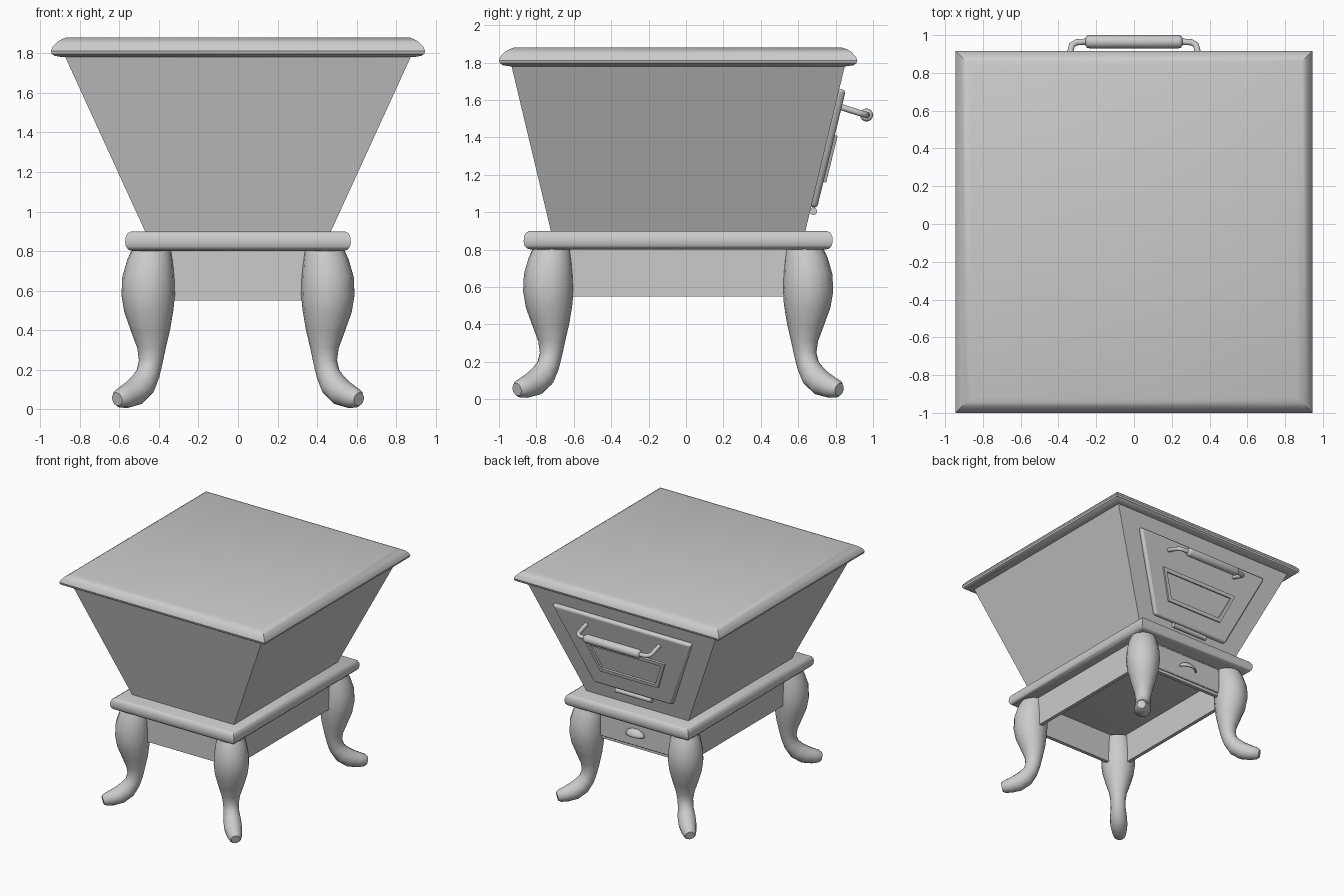
import bpy, bmesh, math
from mathutils import Vector

if "Cube" in bpy.data.objects:
    bpy.data.objects.remove(bpy.data.objects["Cube"])

CY = -0.042          # y centre of body, base and legs


def finish(name, bm, angle=35, bevel=0):
    bmesh.ops.recalc_face_normals(bm, faces=bm.faces[:])
    me = bpy.data.meshes.new(name)
    bm.to_mesh(me)
    bm.free()
    ob = bpy.data.objects.new(name, me)
    bpy.context.collection.objects.link(ob)
    bpy.ops.object.select_all(action='DESELECT')
    bpy.context.view_layer.objects.active = ob
    ob.select_set(True)
    if bevel:
        m = ob.modifiers.new("bevel", 'BEVEL')
        m.width = bevel
        m.segments = 3
    bpy.ops.object.shade_smooth_by_angle(angle=math.radians(angle))
    return ob


def loft(name, rings, angle=35, bevel=0, closed=False):
    """Join equal-length rings of points; cap the ends or close into a loop."""
    bm = bmesh.new()
    vs = [[bm.verts.new(p) for p in r] for r in rings]
    n = len(vs[0])
    pairs = list(zip(vs, vs[1:]))
    if closed:
        pairs.append((vs[-1], vs[0]))
    for a, b in pairs:
        for i in range(n):
            j = (i + 1) % n
            bm.faces.new((a[i], a[j], b[j], b[i]))
    if not closed:
        bm.faces.new(vs[0])
        bm.faces.new(vs[-1])
    return finish(name, bm, angle, bevel)


def rect(hx, hy, z):
    return [(-hx, CY - hy, z), (hx, CY - hy, z), (hx, CY + hy, z), (-hx, CY + hy, z)]


def slab(name, hx, hy, prof):
    return loft(name, [rect(hx - d, hy - d, z) for d, z in prof])


def tube(name, path, radii, n=16):
    """Round sweep along a path with a radius at each point."""
    pts = [Vector(p) for p in path]
    rings, side = [], None
    for i, p in enumerate(pts):
        t = (pts[min(i + 1, len(pts) - 1)] - pts[max(i - 1, 0)]).normalized()
        if side is None:
            side = t.orthogonal()
        side = (side - t * side.dot(t)).normalized()
        up = t.cross(side)
        rings.append([p + (side * math.cos(a) + up * math.sin(a)) * radii[i]
                      for a in (2 * math.pi * k / n for k in range(n))])
    return loft(name, rings, 50)


def on_back(x, z, off):
    """Point on the sloping back wall, pushed outwards by off."""
    return (x, 0.635 + 0.244 * (z - 0.9) + off * 0.971, z - off * 0.237)


def trapezoid(top, bottom, z0, z1, off):
    return [on_back(x, z, off) for x, z in
            ((-bottom, z0), (bottom, z0), (top, z1), (-top, z1))]


def box(name, x0, x1, y0, y1, z0, z1, bevel=0):
    r = [[(x0, y0, z), (x1, y0, z), (x1, y1, z), (x0, y1, z)] for z in (z0, z1)]
    return loft(name, r, bevel=bevel)


# tapered body and the two moulded slabs
loft("body", [rect(0.465, 0.678, 0.89), rect(0.877, 0.893, 1.79)])
slab("top_slab", 0.945, 0.958,
     [(0.06, 1.78), (0.02, 1.786), (0.004, 1.797), (0, 1.812), (0.008, 1.832),
      (0.03, 1.856), (0.055, 1.871), (0.08, 1.88)])
slab("base_slab", 0.57, 0.826,
     [(0.04, 0.80), (0.018, 0.806), (0.004, 0.822), (0, 0.845), (0.002, 0.87),
      (0.012, 0.89), (0.03, 0.90)])

# apron panels below the base, open underneath
ax, ay, t = 0.47, 0.69, 0.03
for s, n in ((-1, "left"), (1, "right")):
    x0, x1 = sorted((s * ax, s * (ax - t)))
    box(n + "_apron", x0, x1, CY - ay, CY + ay, 0.55, 0.81)
box("front_apron", -ax, ax, CY - ay, CY - ay + t, 0.55, 0.81)
box("back_apron", -ax, ax, CY + ay - t, CY + ay, 0.55, 0.81)

# curved legs: diagonal offset, height, radius
leg = [(-0.022, 0.81, 0.098), (-0.01, 0.74, 0.118), (0, 0.66, 0.132),
       (0.001, 0.58, 0.135), (-0.003, 0.5, 0.125), (-0.012, 0.4, 0.099),
       (-0.016, 0.31, 0.072), (-0.012, 0.24, 0.06), (0.002, 0.18, 0.06),
       (0.03, 0.125, 0.068), (0.07, 0.085, 0.068), (0.115, 0.064, 0.058),
       (0.145, 0.056, 0.048), (0.158, 0.052, 0.034)]
for sx, nx in ((-1, "left"), (1, "right")):
    for sy, ny in ((-1, "front"), (1, "back")):
        tube(f"{ny}_{nx}_leg",
             [(sx * (0.453 + d), CY + sy * (0.693 + d * 1.07), z) for d, z, r in leg],
             [r for d, z, r in leg])

# door on the back wall
loft("door", [trapezoid(0.64, 0.36, 1.03, 1.66, o) for o in (-0.01, 0.035)], bevel=0.018)

# window frame on the door
outer, inner = (0.37, 0.265, 1.17, 1.42), (0.33, 0.245, 1.2, 1.39)
loft("window_frame", [trapezoid(*outer, 0.03), trapezoid(*outer, 0.05),
                      trapezoid(*inner, 0.05), trapezoid(*inner, 0.03)], closed=True)

# hinge barrel under the door
tube("door_hinge", [on_back(-0.165, 1.01, 0.02), on_back(0.165, 1.01, 0.02)], [0.02] * 2, 12)

# handle: bent rods and a thicker grip
for s, n in ((-1, "left"), (1, "right")):
    tube(n + "_handle_rod",
         [(s * x, y, z) for x, y, z in
          ((0.335, 0.81, 1.568), (0.335, 0.92, 1.533), (0.328, 0.948, 1.525),
           (0.305, 0.962, 1.521), (0.24, 0.966, 1.52))], [0.017] * 5, 12)
g = [(-0.256, 0.022), (-0.248, 0.032), (-0.235, 0.035)]
g += [(-x, r) for x, r in reversed(g)]
tube("handle_grip", [(x, 0.965, 1.52) for x, r in g], [r for x, r in g])

# drawer with a half-round cup pull
yb = CY + ay
box("drawer_front", -0.325, 0.325, yb - 0.01, yb + 0.015, 0.575, 0.785, bevel=0.006)
bm = bmesh.new()
bmesh.ops.create_uvsphere(bm, u_segments=20, v_segments=12, radius=1)
bmesh.ops.delete(bm, geom=[v for v in bm.verts if v.co.z < -0.01 or v.co.y < -0.01],
                 context='VERTS')
for v in bm.verts:
    v.co = (v.co.x * 0.085, yb + 0.014 + v.co.y * 0.05, 0.665 + v.co.z * 0.055)
cup = finish("drawer_pull", bm)
cup.modifiers.new("thickness", 'SOLIDIFY').thickness = 0.008
